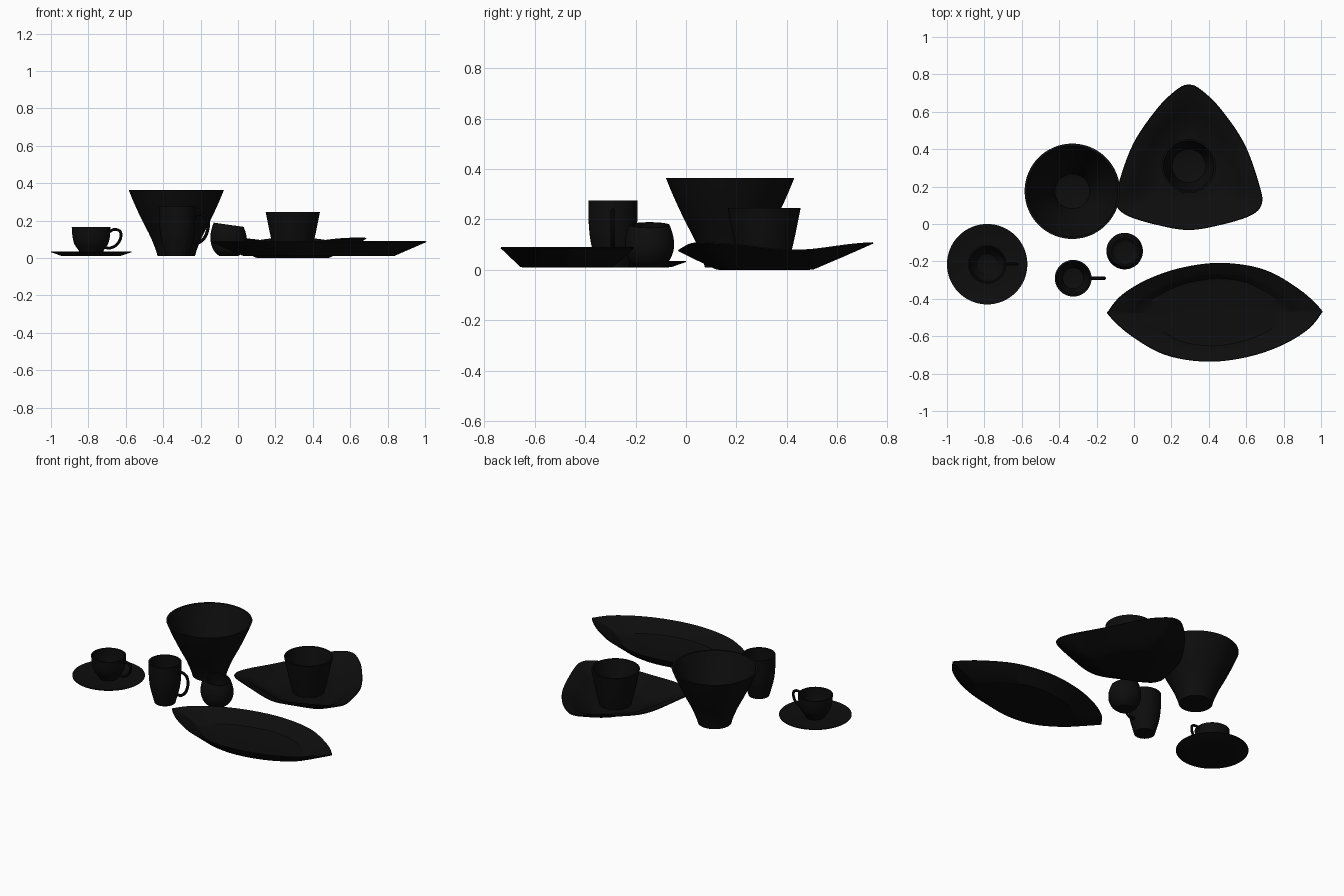
import bpy, bmesh, math
from mathutils import Vector

cube = bpy.data.objects.get("Cube")
if cube:
    bpy.data.objects.remove(cube, do_unlink=True)

black = bpy.data.materials.new("black_glaze")
black.use_nodes = True
colour = (0.004, 0.004, 0.004, 1)
black.diffuse_color = colour
black.node_tree.nodes["Principled BSDF"].inputs["Base Color"].default_value = colour


def spline(points, steps, closed=False):
    """Smooth path through a few 2D points."""
    n = len(points)
    pts = [Vector(p) for p in points]
    at = (lambda i: pts[i % n]) if closed else (lambda i: pts[max(0, min(n - 1, i))])
    path = []
    for i in range(n if closed else n - 1):
        a, b, c, d = (at(i + k) for k in (-1, 0, 1, 2))
        for s in range(steps):
            t = s / steps
            path.append(0.5 * (2 * b + (c - a) * t + (2 * a - 5 * b + 4 * c - d) * t ** 2
                               + (3 * b - a - 3 * c + d) * t ** 3))
    if not closed:
        path.append(pts[-1])
    return path


def finish(obj):
    bpy.ops.object.select_all(action='DESELECT')
    obj.select_set(True)
    bpy.context.view_layer.objects.active = obj
    bpy.ops.object.shade_smooth_by_angle(angle=math.radians(32))


def loft(name, centre, outline, levels, lift=None):
    """Skin scaled copies of an outline, from the underside over the rim to the floor."""
    bm = bmesh.new()
    rings = []
    for scale, z in levels:
        ring = []
        for p in outline:
            q = p * scale
            dz = lift(q, scale, z) if lift else 0
            ring.append(bm.verts.new((q.x, q.y, z + dz)))
        rings.append(ring)
    n = len(outline)
    for low, high in zip(rings, rings[1:]):
        for i in range(n):
            j = (i + 1) % n
            bm.faces.new((low[i], low[j], high[j], high[i]))
    bm.faces.new(rings[0][::-1])
    bm.faces.new(rings[-1])
    bmesh.ops.recalc_face_normals(bm, faces=bm.faces)
    mesh = bpy.data.meshes.new(name)
    bm.to_mesh(mesh)
    bm.free()
    mesh.materials.append(black)
    obj = bpy.data.objects.new(name, mesh)
    bpy.context.collection.objects.link(obj)
    obj.location = (centre[0], centre[1], 0)
    finish(obj)


circle = [Vector((math.cos(a), math.sin(a)))
          for a in (math.tau * i / 64 for i in range(64))]


def vessel(name, centre, profile, wall=0.01, lift=None):
    """Round hollow pot with an even wall."""
    outer = spline(profile, 5)
    floor = outer[0].y + wall
    inner = [(p.x - wall, p.y) for p in reversed(outer) if p.y > floor]
    inner.append((inner[-1][0] * 0.8, floor))
    loft(name, centre, circle, [tuple(p) for p in outer] + inner, lift)


def handle(name, centre, points, thickness):
    """Rounded loop in the xz plane."""
    curve = bpy.data.curves.new(name, 'CURVE')
    curve.dimensions = '3D'
    curve.bevel_depth = thickness
    curve.bevel_resolution = 3
    curve.use_fill_caps = True
    path = spline(points, 6)
    line = curve.splines.new('POLY')
    line.points.add(len(path) - 1)
    for point, p in zip(line.points, path):
        point.co = (p.x, 0, p.y, 1)
    curve.materials.append(black)
    obj = bpy.data.objects.new(name, curve)
    bpy.context.collection.objects.link(obj)
    obj.location = (centre[0], centre[1], 0)
    bpy.ops.object.select_all(action='DESELECT')
    obj.select_set(True)
    bpy.context.view_layer.objects.active = obj
    bpy.ops.object.convert(target='MESH')
    finish(bpy.context.object)


# Cup on its saucer
cup_at = (-0.785, -0.215)
loft("saucer", cup_at, circle,
     [(0.145, 0.01), (0.16, 0.012), (0.215, 0.031), (0.215, 0.035),
      (0.16, 0.024), (0.11, 0.019)])
vessel("cup", cup_at,
       [(0.055, 0.02), (0.07, 0.045), (0.09, 0.075), (0.1, 0.115), (0.104, 0.165)], 0.008)
handle("cup_handle", cup_at,
       [(0.096, 0.14), (0.125, 0.153), (0.155, 0.142), (0.157, 0.105),
        (0.135, 0.07), (0.1, 0.053), (0.074, 0.057)], 0.008)

# Tall flared bowl
vessel("tall_bowl", (-0.33, 0.175),
       [(0.1, 0.01), (0.112, 0.05), (0.141, 0.12), (0.182, 0.2), (0.224, 0.29),
        (0.255, 0.365)], 0.012)

# Tall mug
mug_at = (-0.325, -0.29)
vessel("mug", mug_at,
       [(0.062, 0.01), (0.073, 0.05), (0.088, 0.11), (0.096, 0.18), (0.098, 0.275)], 0.009)
handle("mug_handle", mug_at,
       [(0.09, 0.225), (0.125, 0.235), (0.158, 0.215), (0.166, 0.17),
        (0.15, 0.115), (0.115, 0.083), (0.076, 0.085)], 0.009)

# Round pot with a slanted mouth
vessel("round_pot", (-0.05, -0.145),
       [(0.05, 0.01), (0.078, 0.036), (0.095, 0.075), (0.097, 0.115), (0.09, 0.15),
        (0.08, 0.178)], 0.01, lambda q, s, z: -0.14 * q.x * z / 0.178)

# Three-cornered plate with raised corners
half = [(0, 0.475), (0.06, 0.452), (0.167, 0.35), (0.297, 0.16), (0.377, -0.06),
        (0.39, -0.163), (0.33, -0.225), (0.17, -0.275), (0, -0.302)]
triangle = spline(half + [(-x, y) for x, y in half[-2:0:-1]], 6, True)


def corner_lift(q, scale, z):
    angle = math.atan2(q.y, q.x) - math.pi / 2
    return 0.015 * math.cos(3 * angle) * max(0, scale - 0.5) * 2


loft("three_cornered_plate", (0.293, 0.27), triangle,
     [(0.46, 0), (0.5, 0.002), (0.75, 0.045), (1, 0.09), (0.99, 0.095),
      (0.78, 0.07), (0.76, 0.064), (0.5, 0.022), (0.42, 0.017)], corner_lift)

# Small bowl resting on the plate
vessel("small_bowl", (0.293, 0.31),
       [(0.095, 0.018), (0.108, 0.07), (0.126, 0.15), (0.145, 0.245)], 0.01)

# Pointed serving dish, the same when turned half round
side = [(0.565, 0.019), (0.453, 0.122), (0.268, 0.227), (0.048, 0.264),
        (-0.162, 0.242), (-0.347, 0.182), (-0.492, 0.097), (-0.565, 0.013)]
leaf = spline(side + [(-x, -y) for x, y in side], 6, True)
loft("pointed_dish", (0.432, -0.472), leaf,
     [(0.67, 0.01), (0.7, 0.011), (1, 0.086), (0.99, 0.09),
      (0.79, 0.058), (0.76, 0.05), (0.68, 0.024), (0.6, 0.02)])
